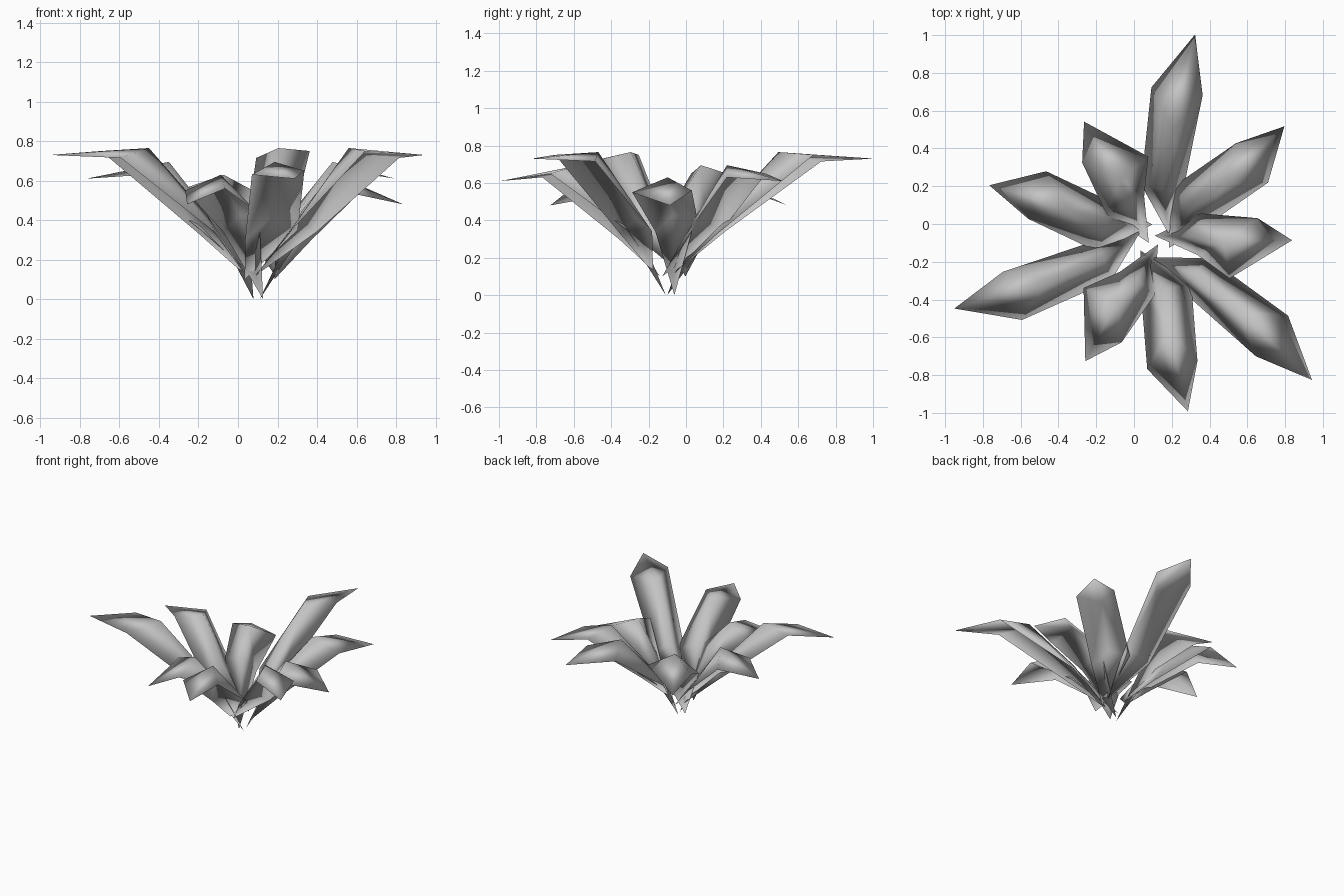
import bpy
import bmesh
import math
from mathutils import Matrix, Vector

cube = bpy.data.objects.get("Cube")
if cube:
    bpy.data.objects.remove(cube)

grey = bpy.data.materials.new("leaf_grey")
grey.use_nodes = True
COLOUR = (0.55, 0.55, 0.55, 1)
grey.diffuse_color = COLOUR
grey.node_tree.nodes["Principled BSDF"].inputs["Base Color"].default_value = COLOUR

CENTRE = Vector((0.105, -0.09, 0))


def make_leaf(name, base, middle, shoulder, tip, angle):
    """Thin pointed leaf; middle and shoulder hold left rim, ridge, right rim (outward, sideways, up)."""
    bm = bmesh.new()
    start, end = bm.verts.new(base), bm.verts.new(tip)
    mid = [bm.verts.new(p) for p in middle]
    top = [bm.verts.new(p) for p in shoulder]
    # the hollow underside follows the ridge a little lower
    mid_under, top_under = [bm.verts.new(Vector(row[1]) - Vector((0, 0, 0.025)))
                            for row in (middle, shoulder)]
    for ridge, peak in ((mid[1], top[1]), (mid_under, top_under)):
        for side in (0, 2):
            for tri in ((start, mid[side], ridge), (ridge, mid[side], peak),
                        (mid[side], top[side], peak), (peak, top[side], end)):
                bm.faces.new(tri)
    bmesh.ops.recalc_face_normals(bm, faces=bm.faces)
    bm.transform(Matrix.Translation(CENTRE) @ Matrix.Rotation(math.radians(angle), 4, "Z"))
    for f in bm.faces:
        f.smooth = True
    mesh = bpy.data.meshes.new(name)
    bm.to_mesh(mesh)
    bm.free()
    mesh.materials.append(grey)
    obj = bpy.data.objects.new(name, mesh)
    bpy.context.collection.objects.link(obj)


# Base point, middle section, shoulder section, tip
LARGE = (
    (0.045, -0.075, 0.12),
    ((0.28, 0.125, 0.34), (0.28, 0.01, 0.43), (0.285, -0.10, 0.33)),
    ((0.795, 0.172, 0.715), (0.592, 0.016, 0.765), (0.808, -0.102, 0.75)),
    (1.115, 0, 0.73),
)
MEDIUM = (
    (0.035, -0.08, 0.10),
    ((0.26, 0.15, 0.35), (0.26, 0.0, 0.43), (0.25, -0.12, 0.30)),
    ((0.668, 0.102, 0.65), (0.485, -0.015, 0.695), (0.658, -0.167, 0.63)),
    (0.92, 0, 0.61),
)
SMALL = (
    (0.005, 0.028, 0.0),
    ((0.25, 0.145, 0.43), (0.22, 0.02, 0.45), (0.23, -0.075, 0.34)),
    ((0.55, 0.118, 0.56), (0.37, -0.01, 0.63), (0.40, -0.20, 0.55)),
    (0.732, 0, 0.48),
)

# Three rings of three leaves
RINGS = [("large_leaf", LARGE, 78.7), ("medium_leaf", MEDIUM, 41.3), ("small_leaf", SMALL, 0.3)]
for name, shape, first in RINGS:
    for k in range(3):
        make_leaf(f"{name}_{k + 1}", *shape, first + 120 * k)
